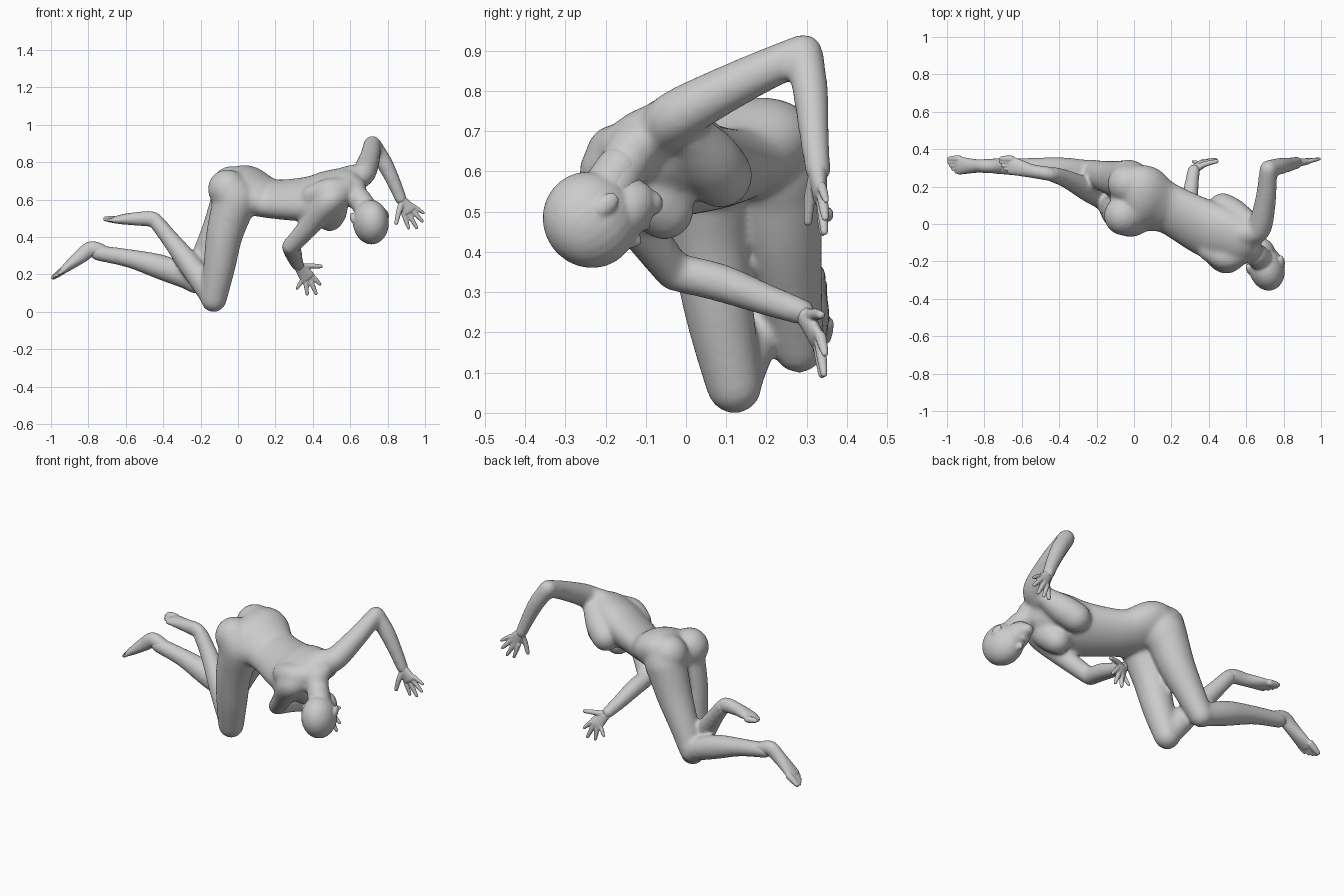
import bpy, bmesh, math
from mathutils import Vector as V, Matrix


def catmull(p, t):
    """Catmull-Rom sample of a list of vectors at parameter t."""
    i = min(int(t), len(p) - 2)
    f = t - i
    a, b, c, d = p[max(i - 1, 0)], p[i], p[i + 1], p[min(i + 2, len(p) - 1)]
    return 0.5 * (2 * b + (c - a) * f + (2 * a - 5 * b + 4 * c - d) * f * f
                  + (3 * b - a - 3 * c + d) * f ** 3)


def loft(bm, stations, side=None, side_end=None, sub=6, n=20, grow=0):
    """Rounded tube through stations (x, y, z, half_width[, half_depth]).
    grow makes up for the shrinkage of the later smoothing."""
    cs = [V(s[:3]) for s in stations]
    rs = [V([r + grow / r for r in (s[3], s[-1] if len(s) > 4 else s[3])] + [0]) for s in stations]
    m = (len(cs) - 1) * sub
    pts = [(catmull(cs, i / sub), catmull(rs, i / sub)) for i in range(m + 1)]
    frames, A = [], None
    for i, (c, r) in enumerate(pts):
        T = (pts[min(i + 1, m)][0] - pts[max(i - 1, 0)][0]).normalized()
        if side:
            A = V(side).lerp(V(side_end or side), i / m)
        elif A is None:
            A = T.orthogonal()
        A = (A - T * A.dot(T)).normalized()
        frames.append((c, r, T, A, T.cross(A)))
    rings = []
    angs = [math.radians(a) for a in (85, 65, 45, 22)]

    def cap(fr, sgn, seq):
        c, r, T, A, B = fr
        for a in seq:
            rings.append((c + T * sgn * min(r.x, r.y) * math.sin(a), r * math.cos(a), T, A, B))
    cap(frames[0], -1, angs)
    rings.extend(frames)
    cap(frames[-1], 1, angs[::-1])
    loops = []
    for c, r, T, A, B in rings:
        loops.append([bm.verts.new(c + A * r.x * math.cos(k * math.tau / n)
                                   + B * r.y * math.sin(k * math.tau / n)) for k in range(n)])
    for p, q in zip(loops, loops[1:]):
        for k in range(n):
            bm.faces.new((p[k], p[(k + 1) % n], q[(k + 1) % n], q[k]))
    bm.faces.new(loops[0][::-1])
    bm.faces.new(loops[-1])


def ball(bm, c, radii, axes=None):
    """Ellipsoid, optionally oriented by three axes."""
    rot = Matrix(axes).transposed().to_4x4() if axes else Matrix()
    mat = Matrix.Translation(c) @ rot @ Matrix.Diagonal((*radii, 1))
    bmesh.ops.create_uvsphere(bm, u_segments=24, v_segments=16, radius=1, matrix=mat)


def finish(bm, name, voxel, smooth):
    """Fuse the overlapping volumes into one smooth skin."""
    bmesh.ops.recalc_face_normals(bm, faces=bm.faces)
    me = bpy.data.meshes.new(name)
    bm.to_mesh(me)
    bm.free()
    ob = bpy.data.objects.new(name, me)
    bpy.context.collection.objects.link(ob)
    r = ob.modifiers.new("fuse", 'REMESH')
    r.mode = 'VOXEL'
    r.voxel_size = voxel
    s = ob.modifiers.new("soften", 'SMOOTH')
    s.factor, s.iterations = 0.5, smooth
    dg = bpy.context.evaluated_depsgraph_get()
    new = bpy.data.meshes.new_from_object(ob.evaluated_get(dg))
    ob.modifiers.clear()
    ob.data = new
    for p in new.polygons:
        p.use_smooth = True
    return ob


# torso
bm = bmesh.new()
hip_axis, shoulder_axis = (-.1, .93, .3), (.31, .77, .56)
loft(bm, [(-.03, .14, .64, .15, .095), (.03, .14, .655, .185, .122), (.12, .105, .62, .158, .105),
          (.2, .075, .603, .142, .093), (.37, -.015, .605, .16, .105), (.48, -.065, .63, .165, .112),
          (.57, -.11, .665, .145, .088), (.62, -.13, .655, .075, .065)], hip_axis, shoulder_axis, n=32)
G = .00025
# buttocks
loft(bm, [(-.055, .045, .655, .108), (-.02, .045, .6, .115), (-.04, .045, .52, .105)])
loft(bm, [(-.035, .215, .672, .108), (-.02, .225, .62, .115), (-.055, .235, .53, .102)])
# breasts running up into the armpits
loft(bm, [(.515, -.15, .59, .07), (.505, -.09, .54, .08), (.49, -.055, .505, .076)])
loft(bm, [(.61, .01, .69, .06), (.54, .05, .635, .08), (.475, .085, .59, .082)])
# shoulder blades
loft(bm, [(.4, -.14, .62, .06), (.49, -.175, .64, .075), (.57, -.16, .66, .06)])
loft(bm, [(.48, -.03, .66, .07), (.59, -.05, .71, .072), (.64, -.04, .73, .06)])
# neck
loft(bm, [(.56, -.1, .66, .07), (.63, -.15, .62, .06), (.69, -.19, .54, .056)], grow=G)
# thighs and shins
loft(bm, [(-.015, .05, .6, .118), (-.07, .06, .42, .097), (-.1, .085, .24, .083), (-.13, .12, .068, .067)], grow=G)
loft(bm, [(-.025, .23, .62, .112), (-.09, .24, .45, .097), (-.17, .26, .29, .077), (-.232, .28, .163, .061)], grow=G)
loft(bm, [(-.13, .122, .07, .06), (-.24, .18, .23, .06), (-.36, .24, .385, .043), (-.435, .265, .48, .036)], grow=G)
loft(bm, [(-.235, .28, .168, .057), (-.4, .29, .235, .064), (-.58, .303, .285, .045), (-.75, .31, .315, .036)], grow=G)
# raised arm
loft(bm, [(.61, -.06, .7, .058), (.67, -.02, .74, .062), (.705, .14, .825, .051), (.718, .292, .895, .042)], grow=G)
loft(bm, [(.718, .294, .895, .042), (.78, .309, .8, .039), (.83, .318, .7, .031), (.872, .328, .6, .022)], grow=G)
# reaching arm
loft(bm, [(.53, -.18, .62, .065), (.48, -.19, .585, .07), (.39, -.12, .47, .053), (.283, -.03, .35, .042)], grow=G)
loft(bm, [(.281, -.03, .35, .042), (.292, .08, .325, .043), (.305, .19, .285, .034), (.32, .29, .25, .024)], grow=G)
finish(bm, "body", 0.009, 24)

# head
bm = bmesh.new()
up = V((.25, -.72, -.64)).normalized()
face = V((-.12, .72, -.62))
face = (face - up * face.dot(up)).normalized()
lat = face.cross(up)
skull = V((.71, -.238, .48))
axes = (lat, face, up)


def at(l, f, u):
    return skull + lat * l + face * f + up * u


ball(bm, at(0, 0, 0), (.095, .122, .118), axes)
ball(bm, at(0, .04, -.075), (.07, .068, .095), axes)
ball(bm, at(0, .068, -.145), (.036, .033, .032), axes)
loft(bm, [(*at(0, .1, -.015), .012), (*at(0, .114, -.055), .016)])
ball(bm, at(0, .1, -.098), (.028, .014, .013), axes)
loft(bm, [(*at(0, -.02, -.05), .064), (.65, -.165, .605, .06)])
for s in (-1, 1):
    ball(bm, at(s * .094, -.01, -.035), (.012, .023, .036), axes)
    ball(bm, at(s * .035, .09, -.03), (.018, .014, .012), axes)
finish(bm, "head", 0.006, 6)


def extremity(name, base, side, knuckles, tips, radii, thumb=None):
    """Hand or foot: a flattened base with digits fanned across its end."""
    bm = bmesh.new()
    loft(bm, base, side)
    a, b = V(knuckles[0]), V(knuckles[1])
    for i, (t, r) in enumerate(zip(tips, radii)):
        k = a.lerp(b, i / (len(tips) - 1))
        mid = k.lerp(V(t), .5)
        loft(bm, [(*k, r * 1.15), (*mid, r * 1.05), (*t, r * .75)], sub=3, n=12)
    if thumb:
        loft(bm, thumb, sub=3, n=12)
    finish(bm, name, 0.004, 4)


fingers = [.012, .0125, .0125, .0105]
extremity("raised_hand",
          [(.86, .325, .63, .025), (.878, .328, .595, .028, .023), (.914, .333, .543, .042, .018)], (.75, .05, .6),
          [(.885, .335, .527), (.942, .338, .562)],
          [(.912, .34, .448), (.955, .344, .45), (.985, .346, .485), (.992, .348, .528)], fingers,
          [(.878, .322, .59, .018), (.86, .308, .535, .015), (.846, .303, .475, .011)])
extremity("reaching_hand",
          [(.315, .27, .257, .027), (.328, .295, .24, .028, .023), (.37, .325, .185, .042, .018)], (.85, .1, .4),
          [(.398, .335, .19), (.342, .325, .168)],
          [(.438, .345, .148), (.418, .343, .097), (.37, .338, .095), (.316, .334, .125)], fingers,
          [(.335, .3, .24, .018), (.385, .322, .245, .015), (.442, .335, .243, .011)])

# feet
toes = [.017, .013, .012, .011, .01]
extremity("upper_foot",
          [(-.41, .255, .445, .036, .038), (-.455, .268, .493, .037, .042), (-.54, .282, .497, .036, .036),
           (-.61, .3, .495, .044, .028), (-.655, .312, .492, .048, .019)], (.25, .95, .1),
          [(-.655, .347, .492), (-.63, .277, .488)],
          [(-.708, .35, .498), (-.712, .332, .494), (-.704, .312, .492), (-.69, .294, .49), (-.67, .277, .488)],
          toes)
extremity("lower_foot",
          [(-.71, .31, .315, .036, .036), (-.782, .31, .336, .037, .042), (-.84, .31, .297, .036, .038),
           (-.9, .311, .25, .044, .028), (-.935, .312, .222, .048, .019)], (.05, 1, 0),
          [(-.935, .348, .222), (-.922, .276, .23)],
          [(-.987, .348, .184), (-.99, .329, .183), (-.982, .311, .188), (-.97, .294, .194), (-.953, .277, .204)],
          toes)
